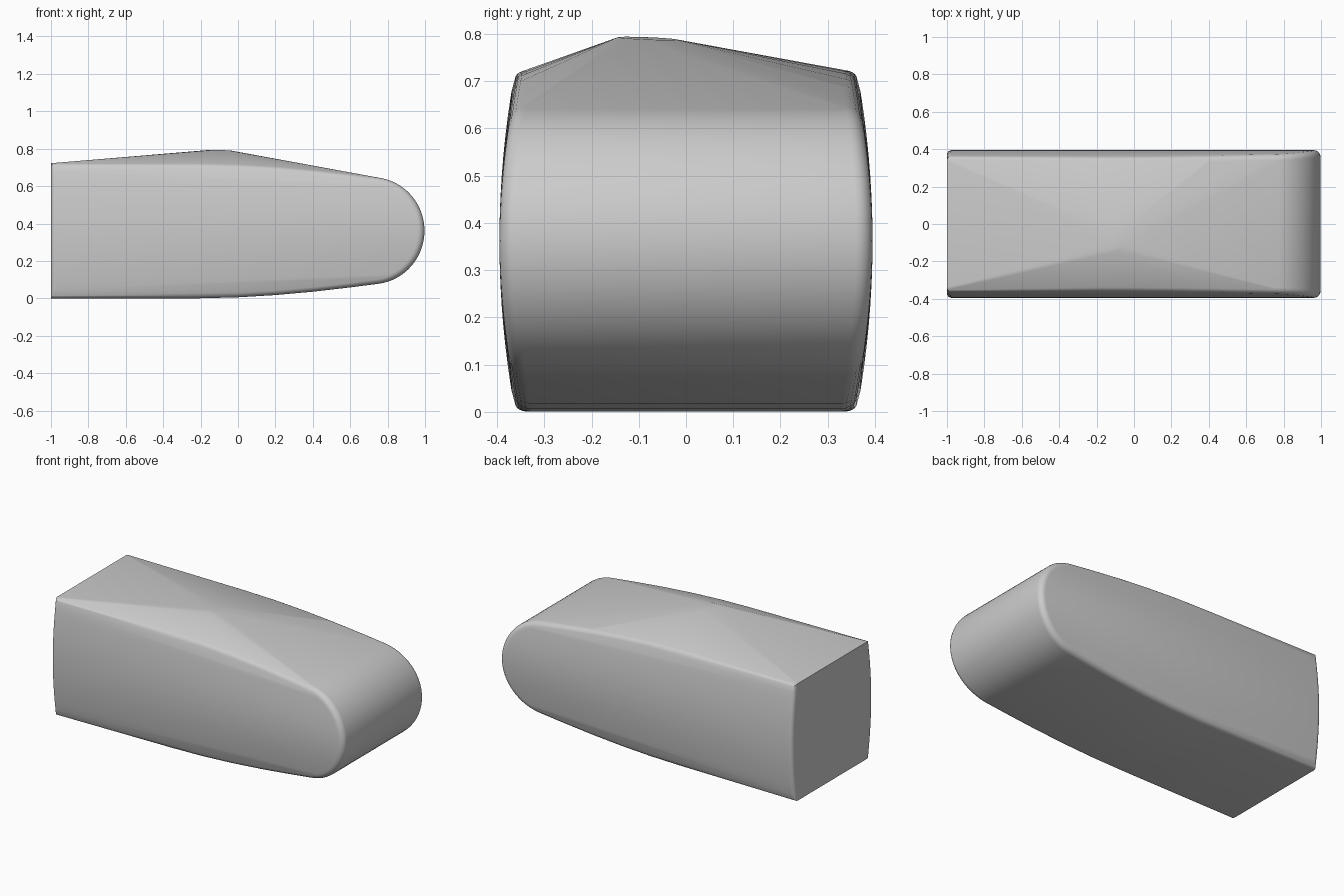
import bpy, bmesh, math
from mathutils import Vector

if "Cube" in bpy.data.objects:
    bpy.data.objects.remove(bpy.data.objects["Cube"])

MID = 0.364      # height of the symmetry plane of the side outline
R = 0.035        # edge rounding


def half_width(z):
    # side walls bulge gently at mid height
    return 0.395 - 0.033 * min(1, abs(z - MID) / 0.36) ** 2


# Upper half of the side outline (x, height above MID), tail to nose
upper = [(-1.0, 0.361 * i / 8) for i in range(9)]
upper += [(-0.6, 0.3615), (-0.2, 0.361), (0.0, 0.356), (0.2, 0.344),
          (0.4, 0.326), (0.6, 0.303)]
for i in range(17):
    a = math.radians(83 * (1 - i / 16))
    upper.append((0.715 + 0.282 * math.cos(a), 0.286 * math.sin(a)))
outline = upper + [(x, -h) for x, h in reversed(upper[1:-1])]
outline = [Vector((x, MID + h)) for x, h in outline]

bm = bmesh.new()

# Body: outline with rounded rims on both sides
n = len(outline)
for i, p in enumerate(outline):
    t1 = (p - outline[i - 1]).normalized()
    t2 = (outline[(i + 1) % n] - p).normalized()
    normal = Vector((-(t1 + t2).y, (t1 + t2).x)).normalized()
    if p.x < -0.9:
        rim = 0.025
    else:
        rim = R
    w = half_width(p.y)
    for k in range(6):
        a = math.radians(90 * k / 5)
        q = p - normal * rim * (1 - math.cos(a))
        y = w - rim + rim * math.sin(a)
        for s in (-1, 1):
            bm.verts.new((q.x, s * y, q.y))

# Small tilted disc forming the off-centre peak of the roof
for i in range(24):
    a = math.tau * i / 24
    dx, dy = 0.062 * math.cos(a), 0.062 * math.sin(a)
    bm.verts.new((-0.09 + dx, -0.082 + dy, 0.793 - 0.04 * dx - 0.04 * dy))

# Wrap everything in one convex skin
res = bmesh.ops.convex_hull(bm, input=bm.verts[:])
junk = {g for g in res["geom_interior"] + res["geom_unused"]
        if isinstance(g, bmesh.types.BMVert)}
bmesh.ops.delete(bm, geom=list(junk), context='VERTS')
bmesh.ops.recalc_face_normals(bm, faces=bm.faces[:])

low = min(v.co.z for v in bm.verts)
bmesh.ops.translate(bm, verts=bm.verts[:], vec=(0, 0, -low))
mesh = bpy.data.meshes.new("peaked_block")
bm.to_mesh(mesh)
bm.free()
body = bpy.data.objects.new("peaked_block", mesh)
bpy.context.collection.objects.link(body)
bpy.context.view_layer.objects.active = body
body.select_set(True)
bpy.ops.object.shade_smooth_by_angle(angle=math.radians(25))
